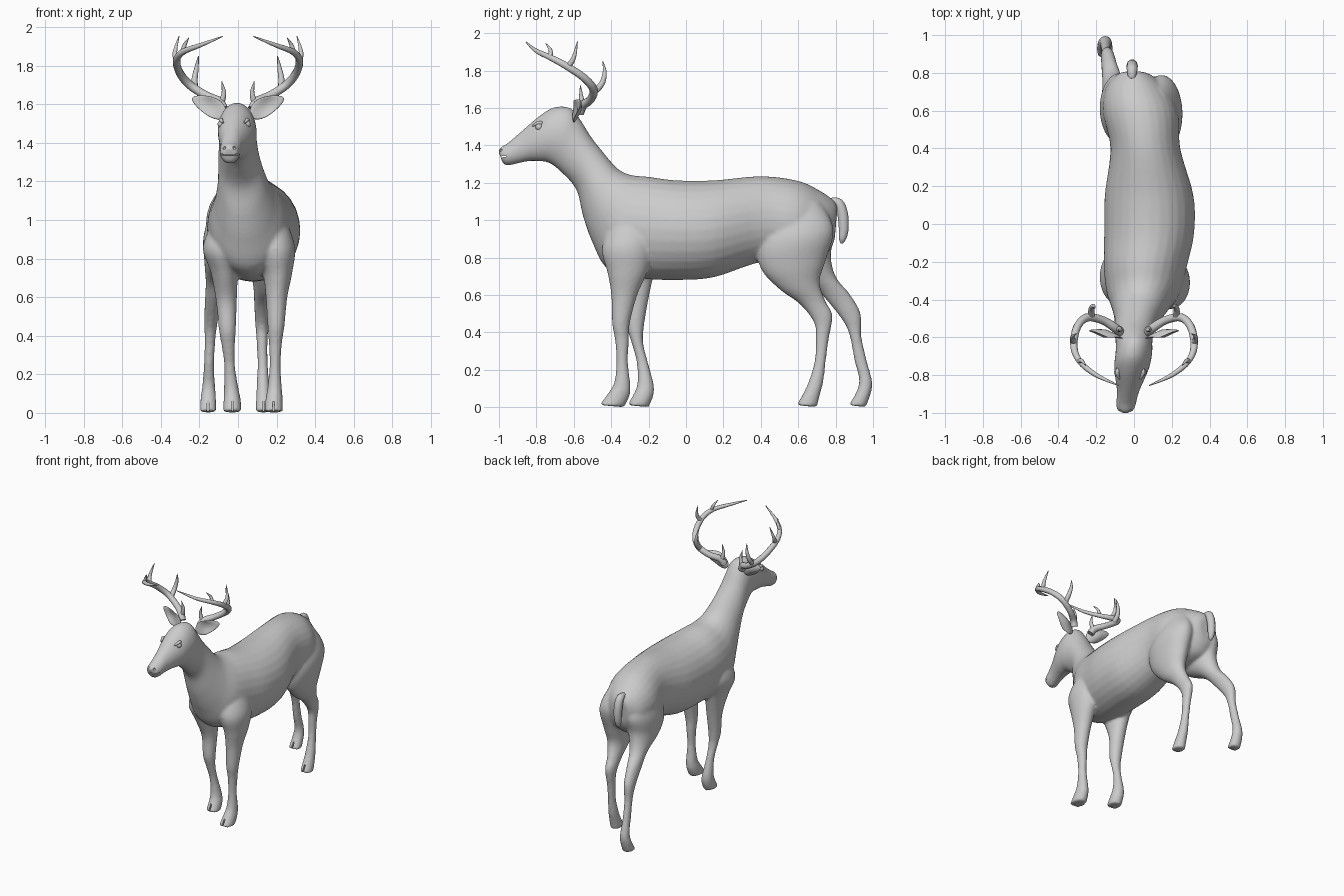
import bpy, bmesh, math
from mathutils import Vector, Matrix


def spline(rows, steps):
    """Catmull-Rom interpolation of equal-length number rows."""
    out = []
    for i in range(len(rows) - 1):
        a, b, c, d = (rows[max(i - 1, 0)], rows[i], rows[i + 1], rows[min(i + 2, len(rows) - 1)])
        for k in range(steps):
            t = k / steps
            out.append([0.5 * (2 * q + (r - p) * t + (2 * p - 5 * q + 4 * r - s) * t * t
                               + (3 * q - p - 3 * r + s) * t ** 3) for p, q, r, s in zip(a, b, c, d)])
    return out + [list(rows[-1])]


def loft(bm, rows, sides=28, steps=5):
    """Closed tube; each row is edge point (y,z), opposite edge (y,z), centre x, half width."""
    rings = []
    for ya, za, yb, zb, cx, hw in spline(rows, steps):
        mid = Vector((cx, (ya + yb) / 2, (za + zb) / 2))
        up = Vector((0, (ya - yb) / 2, (za - zb) / 2))
        rings.append([bm.verts.new(mid + up * math.cos(a) + Vector((hw * math.sin(a), 0, 0)))
                      for a in (2 * math.pi * k / sides for k in range(sides))])
    for r, q in zip(rings, rings[1:]):
        for k in range(sides):
            n = (k + 1) % sides
            bm.faces.new((r[k], r[n], q[n], q[k]))
    bm.faces.new(rings[0])
    bm.faces.new(rings[-1][::-1])


def finish(bm, name, smooth=True):
    bmesh.ops.recalc_face_normals(bm, faces=bm.faces[:])
    me = bpy.data.meshes.new(name)
    bm.to_mesh(me)
    bm.free()
    me.polygons.foreach_set("use_smooth", [smooth] * len(me.polygons))
    ob = bpy.data.objects.new(name, me)
    bpy.context.collection.objects.link(ob)
    return ob


def tubes(name, paths):
    """Tapered round tubes; each path point is x, y, z, radius."""
    cu = bpy.data.curves.new(name, 'CURVE')
    cu.dimensions = '3D'
    cu.bevel_depth = 1
    cu.bevel_resolution = 3
    cu.use_fill_caps = True
    for path in paths:
        pts = spline(path, 5)
        sp = cu.splines.new('POLY')
        sp.points.add(len(pts) - 1)
        for p, (x, y, z, r) in zip(sp.points, pts):
            p.co = (x, y, z, 1)
            p.radius = r
        sp.use_smooth = True
    ob = bpy.data.objects.new(name, cu)
    bpy.context.collection.objects.link(ob)
    bpy.ops.object.select_all(action='DESELECT')
    ob.select_set(True)
    bpy.context.view_layer.objects.active = ob
    bpy.ops.object.convert(target='MESH')
    return ob


# trunk, neck and head, from rump to nose
bm = bmesh.new()
loft(bm, [(.81, 1.07, .795, .90, -.005, .06), (.79, 1.105, .775, .85, 0, .10),
          (.72, 1.155, .72, .79, .01, .16), (.6, 1.21, .58, .76, .035, .20),
          (.4, 1.235, .4, .775, .06, .185), (.15, 1.213, .15, .695, .08, .235),
          (-.05, 1.213, -.05, .68, .08, .238), (-.2, 1.232, -.25, .69, .06, .22),
          (-.3, 1.243, -.42, .74, .05, .195), (-.37, 1.28, -.5, .88, .035, .155),
          (-.44, 1.36, -.55, 1.02, .02, .125), (-.51, 1.45, -.585, 1.16, .005, .108),
          (-.57, 1.545, -.66, 1.25, 0, .098), (-.62, 1.60, -.73, 1.305, 0, .097),
          (-.70, 1.605, -.79, 1.315, -.01, .095), (-.78, 1.56, -.84, 1.315, -.02, .08),
          (-.88, 1.475, -.90, 1.303, -.032, .058), (-.95, 1.415, -.95, 1.292, -.042, .053),
          (-.99, 1.39, -.975, 1.30, -.045, .044), (-1.003, 1.37, -.988, 1.325, -.045, .028)])
# front right leg
loft(bm, [(-.40, 1.0, -.2, 1.05, .16, .08), (-.45, .85, -.17, .88, .19, .105),
          (-.42, .72, -.2, .74, .205, .077), (-.40, .6, -.26, .6, .2, .056),
          (-.395, .45, -.30, .45, .197, .044), (-.38, .36, -.305, .36, .194, .034),
          (-.372, .24, -.31, .24, .192, .029), (-.385, .13, -.297, .12, .19, .038),
          (-.42, .07, -.302, .06, .187, .045), (-.465, .012, -.33, 0, .185, .048)])
# front left leg
loft(bm, [(-.38, 1.0, -.15, 1.05, -.03, .08), (-.43, .85, -.13, .88, -.075, .107),
          (-.38, .72, -.165, .74, -.07, .072), (-.32, .58, -.2, .58, -.06, .054),
          (-.315, .43, -.225, .43, -.055, .044), (-.29, .34, -.228, .34, -.05, .034),
          (-.264, .24, -.203, .24, -.043, .028), (-.26, .13, -.172, .12, -.035, .038),
          (-.28, .07, -.175, .06, -.03, .045), (-.315, .012, -.2, 0, -.03, .047)])
# rear right leg
loft(bm, [(.44, 1.08, .72, 1.10, .11, .08), (.38, .88, .79, .95, .145, .11),
          (.40, .74, .745, .78, .15, .09), (.50, .63, .715, .67, .145, .065),
          (.61, .55, .745, .57, .13, .046), (.685, .45, .783, .49, .125, .036),
          (.693, .36, .763, .36, .125, .028), (.688, .25, .748, .25, .128, .027),
          (.66, .15, .735, .14, .13, .033), (.63, .08, .72, .08, .132, .038),
          (.59, .012, .70, 0, .133, .042)])
# rear left leg
loft(bm, [(.46, 1.08, .74, 1.10, -.05, .08), (.42, .88, .80, .95, -.072, .107),
          (.49, .76, .775, .82, -.085, .09), (.66, .67, .80, .70, -.108, .06),
          (.745, .58, .88, .60, -.127, .044), (.84, .46, .934, .50, -.14, .036),
          (.875, .38, .938, .38, -.145, .028), (.90, .25, .967, .25, -.15, .027),
          (.925, .15, .995, .14, -.152, .033), (.91, .08, .99, .08, -.154, .04),
          (.868, .012, .962, 0, -.155, .043)])
body = finish(bm, "body_and_legs")
rm = body.modifiers.new("fuse", 'REMESH')
rm.mode = 'VOXEL'
rm.voxel_size = 0.01
rm.use_smooth_shade = True
sm = body.modifiers.new("soften", 'SMOOTH')
sm.factor = 0.5
sm.iterations = 7

# cutter: hoof clefts, mouth line and nostrils
bm = bmesh.new()
for x, y in ((.185, -.46), (-.03, -.31), (.133, .595), (-.155, .87)):
    bmesh.ops.create_cube(bm, size=1, matrix=Matrix.Translation((x, y, .02))
                          @ Matrix.Diagonal((.01, .07, .09, 1)))
bmesh.ops.create_cube(bm, size=1, matrix=Matrix.Translation((-.045, -.99, 1.338))
                      @ Matrix.Rotation(.12, 4, 'X') @ Matrix.Diagonal((.14, .06, .006, 1)))
for s in (-1, 1):
    bmesh.ops.create_icosphere(bm, subdivisions=2, radius=.01,
                               matrix=Matrix.Translation((-.045 + s * .027, -.992, 1.375)))
cutter = finish(bm, "detail_cutter", False)
cutter.hide_render = True
cutter.display_type = 'WIRE'
bo = body.modifiers.new("details", 'BOOLEAN')
bo.operation = 'DIFFERENCE'
bo.object = cutter

# tail
tubes("tail", [[(-.01, .77, 1.10, .02), (-.01, .815, 1.09, .028), (-.01, .838, 1.03, .03),
                (-.01, .843, .95, .027), (-.01, .836, .90, .02), (-.01, .832, .875, .005)]])

for s, side in ((1, "right"), (-1, "left")):
    # antler: main beam and tines
    paths = [[(.075, -.57, 1.575, .026), (.10, -.55, 1.615, .024), (.165, -.51, 1.645, .022),
              (.25, -.495, 1.70, .022), (.303, -.55, 1.765, .021), (.318, -.65, 1.83, .019),
              (.285, -.73, 1.872, .016), (.2, -.80, 1.905, .012), (.08, -.855, 1.952, .003)],
             [(.085, -.555, 1.61, .016), (.073, -.56, 1.66, .012), (.085, -.565, 1.72, .002)],
             [(.225, -.495, 1.68, .018), (.225, -.45, 1.73, .016), (.215, -.435, 1.79, .011),
              (.205, -.445, 1.85, .002)],
             [(.316, -.63, 1.82, .016), (.327, -.60, 1.87, .012), (.305, -.58, 1.955, .002)],
             [(.29, -.725, 1.87, .013), (.275, -.725, 1.91, .01), (.255, -.75, 1.945, .002)]]
    tubes(side + "_antler", [[(s * x, y, z, r) for x, y, z, r in p] for p in paths])

    # ear: pointed, cupped leaf
    bm = bmesh.new()
    bmesh.ops.create_uvsphere(bm, u_segments=20, v_segments=14, radius=1)
    for v in bm.verts:
        u, d, w = v.co.z, v.co.y, v.co.x
        taper = 1 - .35 * u
        cup = .03 * (w * w - .5) * (1 - abs(u))
        v.co = (s * (.15 + .088 * u - .012 * w), -.585 + .02 * u + .012 * d - cup,
                1.592 + .04 * u + .048 * w * taper)
    finish(bm, side + "_ear")

    # eye with brow ridge
    bm = bmesh.new()
    bmesh.ops.create_uvsphere(bm, u_segments=16, v_segments=10, radius=.02,
                              matrix=Matrix.Translation((-.02 + s * .066, -.785, 1.498)))
    finish(bm, side + "_eye")
    tubes(side + "_brow", [[(-.018 + s * .06, -.755, 1.515, .006), (-.02 + s * .069, -.785, 1.52, .011),
                            (-.022 + s * .056, -.82, 1.505, .005)]])
